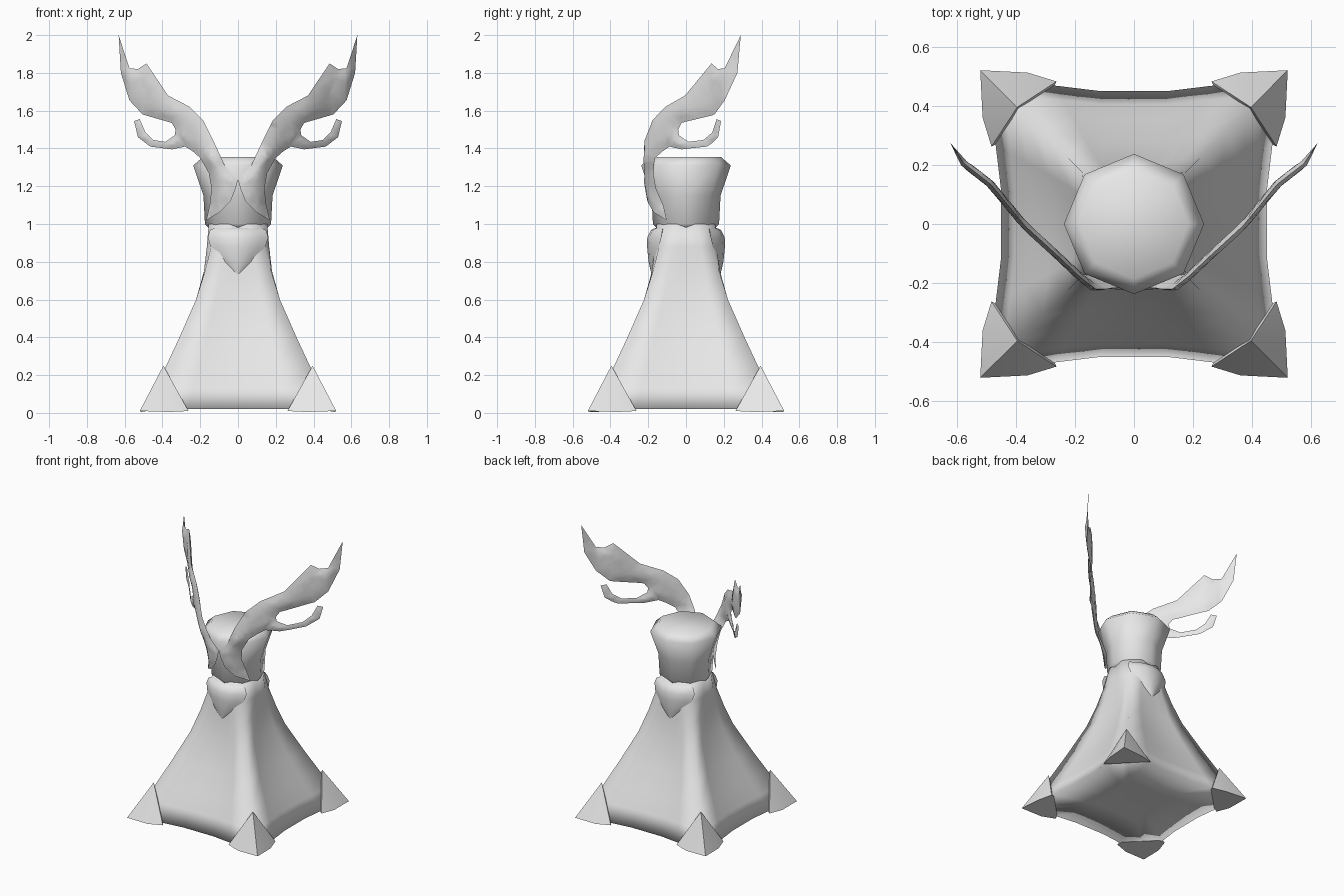
import bpy, bmesh, math
from mathutils import Vector
from mathutils.geometry import intersect_point_line

if "Cube" in bpy.data.objects:
    bpy.data.objects.remove(bpy.data.objects["Cube"])

mat = bpy.data.materials.new("light_grey")
mat.diffuse_color = (0.8, 0.8, 0.8, 1)
mat.use_nodes = True
mat.node_tree.nodes["Principled BSDF"].inputs["Base Color"].default_value = mat.diffuse_color


def finish(bm, name, angle=40, recalc=True):
    if recalc:
        bmesh.ops.recalc_face_normals(bm, faces=bm.faces)
    me = bpy.data.meshes.new(name)
    bm.to_mesh(me)
    bm.free()
    me.materials.append(mat)
    ob = bpy.data.objects.new(name, me)
    bpy.context.collection.objects.link(ob)
    bpy.ops.object.select_all(action='DESELECT')
    ob.select_set(True)
    bpy.context.view_layer.objects.active = ob
    bpy.ops.object.shade_smooth_by_angle(angle=math.radians(angle))
    return ob


def loft(rings, name, angle=180):
    """Skin counter-clockwise rings stacked from bottom to top, closed at both ends."""
    bm = bmesh.new()
    vs = [[bm.verts.new(p) for p in r] for r in rings]
    for a, b in zip(vs, vs[1:]):
        n = len(a)
        for i in range(n):
            j = (i + 1) % n
            bm.faces.new((a[i], a[j], b[j], b[i]))
    bm.faces.new(vs[0][::-1])
    bm.faces.new(vs[-1])
    return finish(bm, name, angle, recalc=False)


def interp(table, x):
    for (x0, y0), (x1, y1) in zip(table, table[1:]):
        if x <= x1:
            return y0 + (y1 - y0) * (x - x0) / (x1 - x0)
    return table[-1][1]


# Robe: square with drawn-out corners below, octagonal at the neck, closed underneath
def robe_ring(z, c, m):
    q = m + 0.4 * max(c - m, 0)
    side = [(-c, -c), (-0.54 * c, -q), (-0.24 * c, -m), (0.24 * c, -m), (0.54 * c, -q)]
    ring = []
    for k in range(4):
        co, si = ((1, 0), (0, 1), (-1, 0), (0, -1))[k]
        ring += [(x * co - y * si, x * si + y * co, z) for x, y in side]
    return ring


robe = [(0.025, 0.2, 0.18), (0.02, 0.495, 0.45), (0.13, 0.438, 0.405),
        (0.25, 0.38, 0.35), (0.40, 0.31, 0.275), (0.60, 0.222, 0.205),
        (0.75, 0.175, 0.18), (0.88, 0.142, 0.165), (1.0, 0.12, 0.155)]
loft([robe_ring(*r) for r in robe], "robe")

# Head: flared octagon with a bevelled flat top
head = [(0.975, 0.15), (1.0, 0.175), (1.15, 0.183), (1.31, 0.237), (1.355, 0.185)]
loft([[(r * math.cos(k * math.pi / 4), r * math.sin(k * math.pi / 4), z)
       for k in range(8)] for z, r in head], "head")

# Corner caps: pointed pyramids with slightly bowed outer edges
for sx in (1, -1):
    for sy in (1, -1):
        bm = bmesh.new()
        base = [(0.52, 0.52, 0.01), (0.36, 0.512, 0.005), (0.262, 0.482, 0.01),
                (0.278, 0.45, 0.02), (0.45, 0.278, 0.02),
                (0.482, 0.262, 0.01), (0.512, 0.36, 0.005)]
        vs = [bm.verts.new((x * sx, y * sy, z)) for x, y, z in base]
        apex = bm.verts.new((0.395 * sx, 0.395 * sy, 0.25))
        for i, v in enumerate(vs):
            bm.faces.new((v, vs[(i + 1) % 7], apex))
        bm.faces.new(vs[::-1])
        finish(bm, "corner_cap", 80)

# Collar shields on the front and back of the neck
shield = [(0.985, 0.11, -0.15, -0.12), (0.968, 0.148, -0.185, -0.125),
          (0.93, 0.16, -0.205, -0.13), (0.88, 0.145, -0.206, -0.142),
          (0.80, 0.075, -0.198, -0.17), (0.73, 0.004, -0.182, -0.18)]
for s in (1, -1):
    bm = bmesh.new()
    rows = []
    for z, w, yc, ye in shield:
        ts = [-1, -0.75, -0.4, 0, 0.4, 0.75, 1]
        rows.append([bm.verts.new((w * t, s * (ye + (yc - ye) * (1 - t * t)), z))
                     for t in ts])
    for a, b in zip(rows, rows[1:]):
        for i in range(6):
            bm.faces.new((a[i], a[i + 1], b[i + 1], b[i]))
    rim = [r[0] for r in rows] + [r[-1] for r in reversed(rows)]
    bm.faces.new(rows[0])
    bm.faces.new(rim)
    finish(bm, "collar_shield", 70)

# Antlers: branched outline swept back along a curve, lens-shaped in section
outline = [(0.168, 1.02), (0.10, 1.06), (0.04, 1.12), (0.015, 1.18), (0.0, 1.235),
           (0.035, 1.27), (0.07, 1.31), (0.13, 1.44), (0.185, 1.55), (0.255, 1.62),
           (0.37, 1.68), (0.485, 1.85), (0.53, 1.82), (0.575, 1.825),
           (0.632, 2.0), (0.62, 1.80), (0.575, 1.655), (0.505, 1.58),
           (0.35, 1.535), (0.33, 1.50), (0.335, 1.47), (0.385, 1.435),
           (0.45, 1.445), (0.49, 1.485), (0.52, 1.555), (0.55, 1.545),
           (0.53, 1.46), (0.465, 1.41), (0.35, 1.395), (0.28, 1.41),
           (0.24, 1.385), (0.20, 1.35), (0.155, 1.27), (0.14, 1.19), (0.15, 1.10)]
sweep = [(0, -0.222), (0.13, -0.22), (0.185, -0.177), (0.255, -0.11), (0.37, -0.005),
         (0.485, 0.135), (0.575, 0.205), (0.632, 0.29)]
root = [(0, -0.215), (0.05, -0.2), (0.10, -0.17), (0.17, -0.10)]


def edge_distance(p):
    best = 1
    for a, b in zip(outline, outline[1:] + outline[:1]):
        a, b = Vector((a[0], 0, a[1])), Vector((b[0], 0, b[1]))
        q, t = intersect_point_line(p, a, b)
        best = min(best, (p - a.lerp(b, min(max(t, 0), 1))).length)
    return best


for s in (1, -1):
    bm = bmesh.new()
    f = bm.faces.new([bm.verts.new((x, 0, z)) for x, z in outline])
    f.normal_update()
    bmesh.ops.triangulate(bm, faces=[f], ngon_method='EAR_CLIP')
    cuts = [((0.035 * i, 0, 0), (1, 0, 0)) for i in range(1, 18)]
    cuts += [((0, 0, 1.05 + 0.035 * i), (0, 0, 1)) for i in range(26)]
    for co, no in cuts:
        bmesh.ops.bisect_plane(bm, geom=bm.verts[:] + bm.edges[:] + bm.faces[:],
                               dist=1e-4, plane_co=co, plane_no=no)
    bm.normal_update()
    bmesh.ops.triangulate(bm, faces=bm.faces[:])
    back = [g for g in bmesh.ops.duplicate(bm, geom=bm.faces[:])["geom"]
            if isinstance(g, bmesh.types.BMVert)]
    back = set(back)
    for v in bm.verts:
        x, z = v.co.x, v.co.z
        h = min(0.3 * edge_distance(v.co), 0.013)
        k = min(max((z - 1.1) / 0.25, 0), 1)
        y = k * interp(sweep, x) + (1 - k) * interp(root, x)
        slope = (interp(sweep, x + 0.03) - interp(sweep, max(x - 0.03, 0))) / 0.06
        n = Vector((slope, -1, 0)).normalized() * (-h if v in back else h)
        v.co = Vector(((x + n.x) * s, y + n.y, z))
    bmesh.ops.remove_doubles(bm, verts=bm.verts, dist=0.0005)
    finish(bm, "antler", 60)
